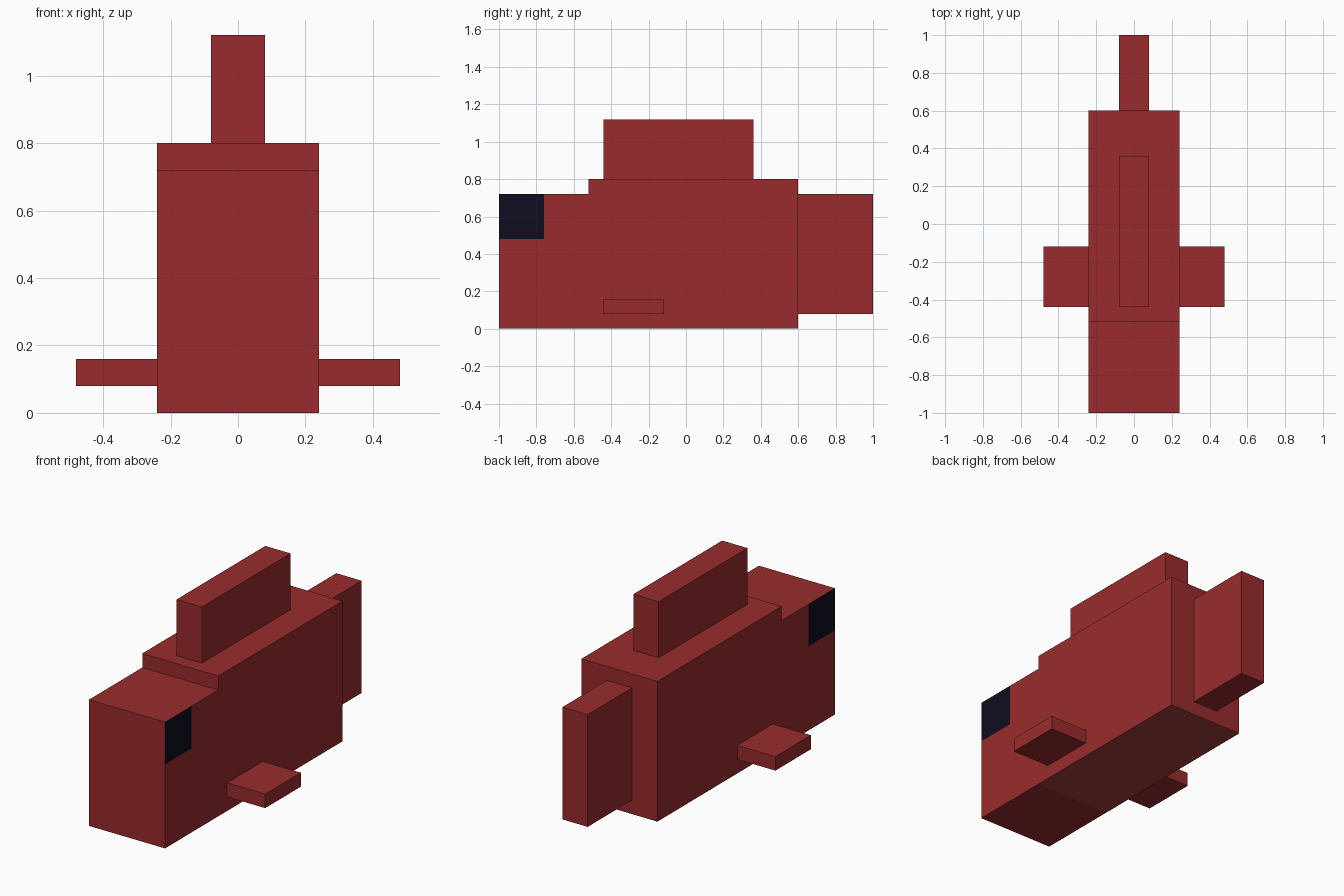
import bpy
import bmesh
from mathutils import Vector

if "Cube" in bpy.data.objects:
    bpy.data.objects.remove(bpy.data.objects["Cube"], do_unlink=True)


def make_material(name, rgb):
    mat = bpy.data.materials.new(name)
    mat.use_nodes = True
    mat.diffuse_color = (*rgb, 1)
    bsdf = mat.node_tree.nodes["Principled BSDF"]
    bsdf.inputs["Base Color"].default_value = (*rgb, 1)
    bsdf.inputs["Roughness"].default_value = 0.8
    return mat


red = make_material("red scales", (0.32, 0.024, 0.026))
belly = make_material("brown belly", (0.34, 0.051, 0.048))
navy = make_material("navy eye", (0.004, 0.004, 0.015))


def box(name, low, high, materials=(red,), cuts=(), rule=None):
    """Box between two corners, optionally cut by planes and coloured by a rule."""
    low, high = Vector(low), Vector(high)
    centre, size = (low + high) / 2, high - low
    bm = bmesh.new()
    bmesh.ops.create_cube(bm, size=1)
    bmesh.ops.scale(bm, vec=size, verts=bm.verts)
    for point, normal in cuts:
        bmesh.ops.bisect_plane(bm, geom=bm.verts[:] + bm.edges[:] + bm.faces[:],
                               plane_co=Vector(point) - centre, plane_no=normal)
    bm.normal_update()
    if rule:
        for face in bm.faces:
            face.material_index = rule(face.calc_center_median() + centre, face.normal)
    mesh = bpy.data.meshes.new(name)
    bm.to_mesh(mesh)
    bm.free()
    for mat in materials:
        mesh.materials.append(mat)
    obj = bpy.data.objects.new(name, mesh)
    obj.location = centre
    bpy.context.collection.objects.link(obj)
    return obj


# Body with a paler underside
box("body", (-0.24, -0.52, 0), (0.24, 0.6, 0.8), (red, belly),
    rule=lambda c, n: int(n.z < -0.5))

# Head with a square eye at the upper front corner of each side
EYE_BACK, EYE_BOTTOM = -0.76, 0.48
box("head", (-0.24, -1, 0), (0.24, -0.52, 0.72), (red, navy),
    cuts=(((0, EYE_BACK, 0), (0, 1, 0)), ((0, 0, EYE_BOTTOM), (0, 0, 1))),
    rule=lambda c, n: int(abs(n.x) > 0.5 and c.y < EYE_BACK and c.z > EYE_BOTTOM))

# Back fin and tail fin
box("back_fin", (-0.08, -0.44, 0.8), (0.08, 0.36, 1.12))
box("tail_fin", (-0.08, 0.6, 0.08), (0.08, 1, 0.72))

# Side fins
for name, x in (("right_fin", -0.48), ("left_fin", 0.24)):
    box(name, (x, -0.44, 0.08), (x + 0.24, -0.12, 0.16))
